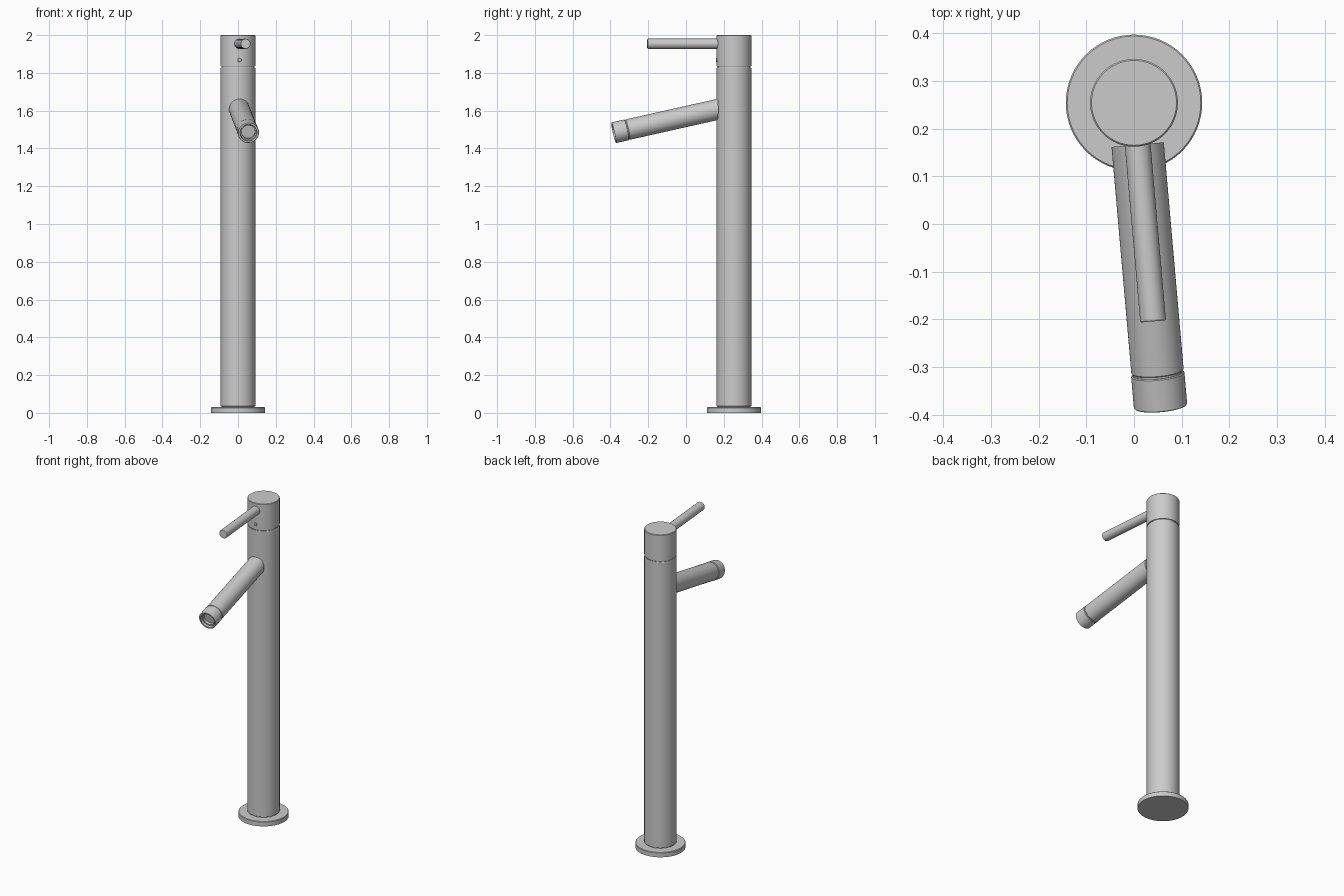
import bpy, bmesh, math
from mathutils import Matrix, Vector

cube = bpy.data.objects.get("Cube")
if cube:
    bpy.data.objects.remove(cube, do_unlink=True)

# One brushed metal colour
metal = bpy.data.materials.new("grey metal")
metal.use_nodes = True
COLOUR = (0.6, 0.6, 0.6, 1)
metal.diffuse_color = COLOUR
metal.node_tree.nodes["Principled BSDF"].inputs["Base Color"].default_value = COLOUR

CENTRE_Y = 0.254      # column axis
TURN = math.radians(5)     # spout and handle swing towards +x
DROP = math.radians(12.6)  # spout slopes down


def lathe(name, profile, matrix, sides=64, start=None, drop=0):
    """Turn (radius, height) points around local z, capping both ends.
    start: cut the first ring on a vertical plane at this distance from the column axis."""
    bm = bmesh.new()
    rings = []
    for i, (r, h) in enumerate(profile):
        ring = []
        for k in range(sides):
            a = math.tau * k / sides
            x, y = r * math.cos(a), r * math.sin(a)
            z = h
            if i == 0 and start is not None:
                z = (start - y * math.sin(drop)) / math.cos(drop)
            ring.append(bm.verts.new((x, y, z)))
        rings.append(ring)
    for a, b in zip(rings, rings[1:]):
        for k in range(sides):
            n = (k + 1) % sides
            bm.faces.new((a[k], a[n], b[n], b[k]))
    bm.faces.new(rings[0][::-1])
    bm.faces.new(rings[-1])
    bmesh.ops.recalc_face_normals(bm, faces=bm.faces)
    mesh = bpy.data.meshes.new(name)
    bm.to_mesh(mesh)
    bm.free()
    mesh.materials.append(metal)
    ob = bpy.data.objects.new(name, mesh)
    ob.matrix_world = matrix
    bpy.context.collection.objects.link(ob)
    bpy.ops.object.select_all(action='DESELECT')
    ob.select_set(True)
    bpy.context.view_layer.objects.active = ob
    bpy.ops.object.shade_smooth_by_angle(angle=math.radians(30))
    return ob


def outward(z, drop=0):
    """Frame on the column axis at height z: local z points out along the arm, y up."""
    d = Vector((math.sin(TURN) * math.cos(drop), -math.cos(TURN) * math.cos(drop), -math.sin(drop)))
    side = Vector((0, 0, 1)).cross(d).normalized()
    up = d.cross(side)
    m = Matrix((side, up, d)).transposed().to_4x4()
    m.translation = (0, CENTRE_Y, z)
    return m


upright = Matrix.Translation((0, CENTRE_Y, 0))

# Foot plate
lathe("base_flange", [(0.143, 0), (0.143, 0.027), (0.140, 0.030), (0.08, 0.030)], upright)

# Column with a thin shadow gap at its foot and below the cap
lathe("column", [(0.086, 0.029), (0.086, 0.034), (0.090, 0.034), (0.092, 0.036),
                 (0.092, 1.825), (0.090, 1.828), (0.086, 1.828), (0.086, 1.835)], upright)
lathe("mixer_cap", [(0.086, 1.834), (0.090, 1.834), (0.092, 1.837),
                    (0.092, 1.997), (0.089, 2.0)], upright)

# Sloping spout, and its outlet collar with a stepped opening
arm = outward(1.626, DROP)
lathe("spout", [(0.055, 0.09), (0.055, 0.578), (0.053, 0.580), (0.052, 0.580), (0.052, 0.586)],
      arm, 48, 0.088, DROP)
lathe("outlet_collar", [(0.052, 0.584), (0.054, 0.584), (0.056, 0.586), (0.056, 0.652),
                        (0.054, 0.655), (0.045, 0.655), (0.043, 0.652), (0.043, 0.642),
                        (0.036, 0.642), (0.036, 0.625)], arm, 48)

# Lever and the small grub screw under it
lathe("handle", [(0.027, 0.088), (0.027, 0.457), (0.025, 0.460)], outward(1.954), 32, 0.088)
lathe("grub_screw", [(0.010, 0.085), (0.010, 0.095), (0.009, 0.096), (0.006, 0.096),
                     (0.006, 0.091)], outward(1.868), 16)
